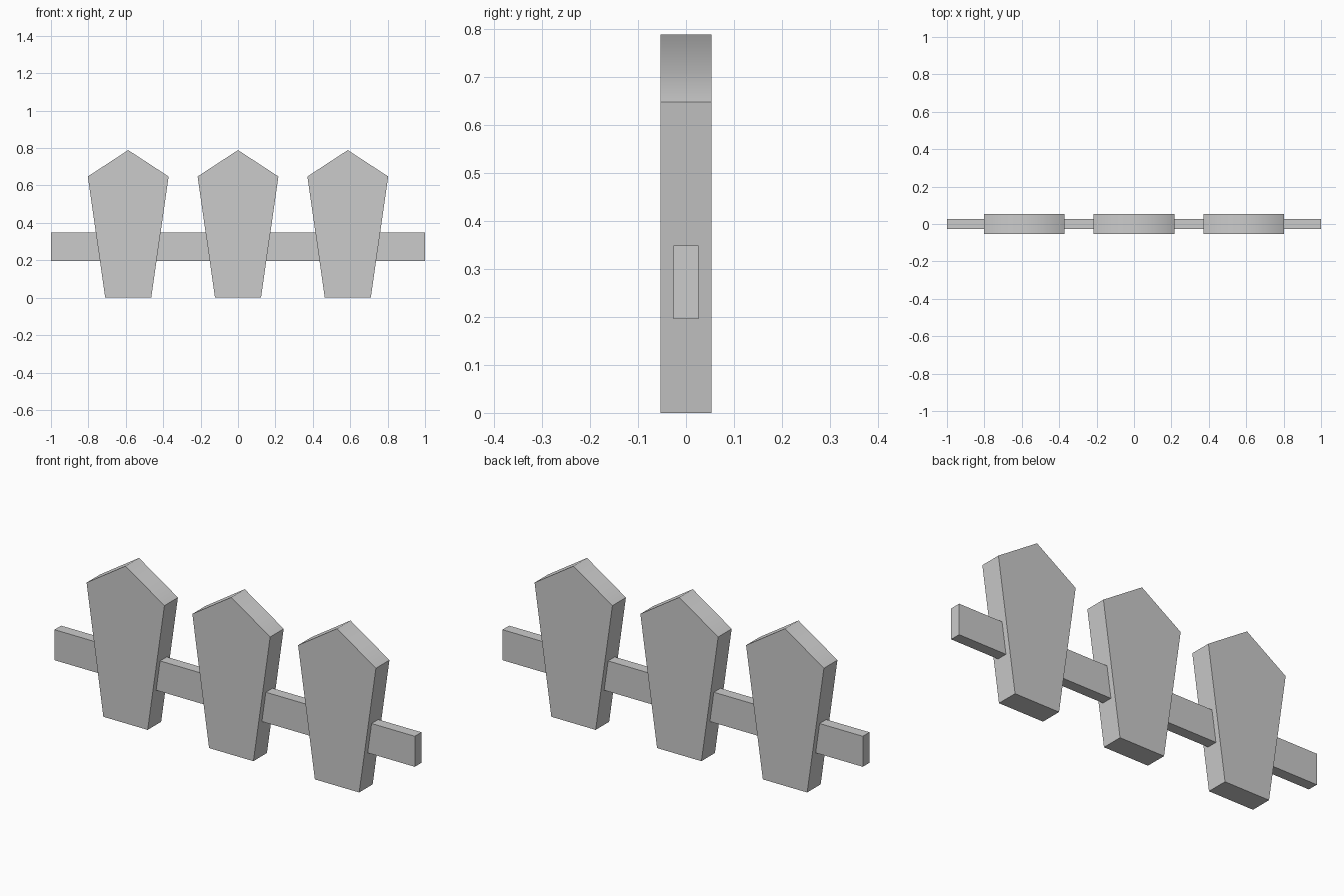
import bpy, bmesh

if "Cube" in bpy.data.objects:
    bpy.data.objects.remove(bpy.data.objects["Cube"])


def extruded(name, profile, half_depth, x=0.0, soft_ridge=False):
    """Closed x-z profile extruded symmetrically along y."""
    bm = bmesh.new()
    face = bm.faces.new([bm.verts.new((px, -half_depth, pz)) for px, pz in profile])
    ext = bmesh.ops.extrude_face_region(bm, geom=[face], use_keep_orig=True)
    moved = [g for g in ext["geom"] if isinstance(g, bmesh.types.BMVert)]
    bmesh.ops.translate(bm, verts=moved, vec=(0, 2 * half_depth, 0))
    bmesh.ops.recalc_face_normals(bm, faces=bm.faces)
    if soft_ridge:
        # the two roof slopes blend over the ridge, every other edge is sharp
        top = max(pz for _, pz in profile)
        for f in bm.faces:
            f.smooth = True
        for e in bm.edges:
            e.smooth = all(abs(v.co.z - top) < 1e-4 for v in e.verts)
    mesh = bpy.data.meshes.new(name)
    bm.to_mesh(mesh)
    bm.free()
    obj = bpy.data.objects.new(name, mesh)
    obj.location.x = x
    bpy.context.collection.objects.link(obj)
    return obj


# Horizontal rail running through all pickets
extruded("rail", [(-1, 0.196), (1, 0.196), (1, 0.349), (-1, 0.349)], 0.0265)

# Three tapered, pointed pickets
picket = [(-0.123, 0), (0.123, 0), (0.216, 0.648), (0, 0.789), (-0.216, 0.648)]
for side, x in (("left", -0.587), ("middle", 0.0), ("right", 0.587)):
    extruded(f"{side}_picket", picket, 0.0535, x, soft_ridge=True)
